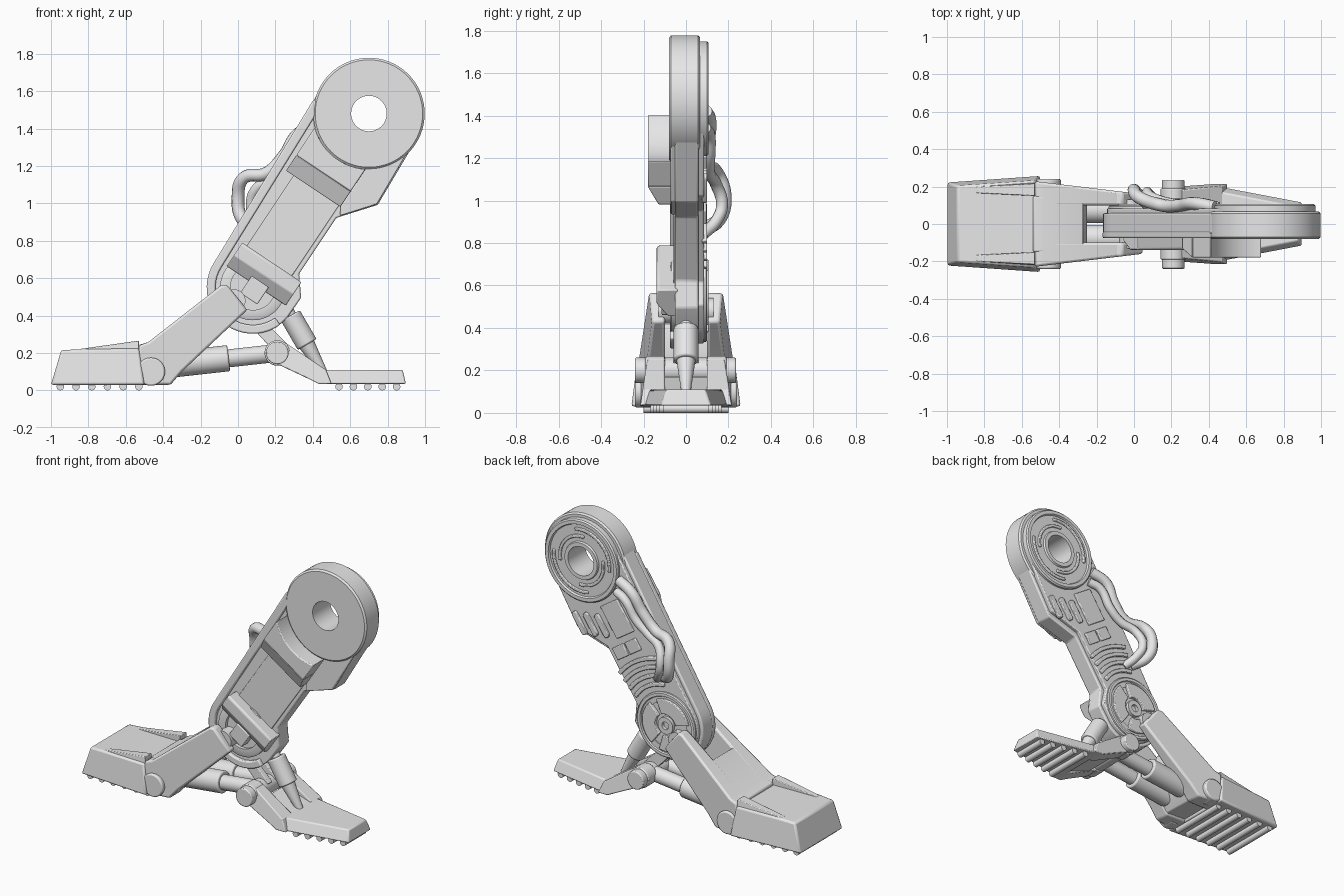
import bpy, bmesh
from math import cos, sin, radians
from mathutils import Vector

cube = bpy.data.objects.get("Cube")
if cube:
    bpy.data.objects.remove(cube, do_unlink=True)

grey = bpy.data.materials.new("plain_grey")
grey.use_nodes = True
grey.diffuse_color = (0.8, 0.8, 0.8, 1)
grey.node_tree.nodes["Principled BSDF"].inputs["Base Color"].default_value = (0.8, 0.8, 0.8, 1)

HIP = Vector((0.70, 0, 1.48))
ANKLE_U = -1.118          # ankle centre along the leg axis


# Frames: side profile, leg-aligned profile, and profile across the leg
def side(a, b, c):
    return Vector((a, c, b))


def leg(u, v, y):
    return HIP + Vector((0.555 * u - 0.832 * v, y, 0.832 * u + 0.555 * v))


def across(u, y, v):
    return leg(u, v, y)


def finish(name, bm, bevel=0.0):
    bmesh.ops.recalc_face_normals(bm, faces=bm.faces)
    mesh = bpy.data.meshes.new(name)
    bm.to_mesh(mesh)
    bm.free()
    ob = bpy.data.objects.new(name, mesh)
    bpy.context.collection.objects.link(ob)
    mesh.materials.append(grey)
    bpy.ops.object.select_all(action='DESELECT')
    ob.select_set(True)
    bpy.context.view_layer.objects.active = ob
    bpy.ops.object.shade_smooth_by_angle(angle=radians(32))
    if bevel:
        mod = ob.modifiers.new("bevel", 'BEVEL')
        mod.width, mod.segments, mod.limit_method = bevel, 2, 'ANGLE'
        mod.angle_limit = radians(35)
    return ob


def prism(name, pts, lo, hi, frame=side, bevel=0.0):
    """Extrude a profile between two depths; a depth may depend on the point."""
    bm = bmesh.new()
    rings = []
    for depth in (lo, hi):
        rings.append([bm.verts.new(frame(a, b, depth(a, b) if callable(depth) else depth))
                      for a, b in pts])
    bm.faces.new(rings[0])
    bm.faces.new(rings[1])
    n = len(pts)
    for i in range(n):
        j = (i + 1) % n
        bm.faces.new((rings[0][i], rings[0][j], rings[1][j], rings[1][i]))
    return finish(name, bm, bevel)


def rod(name, p0, p1, r0, r1=None, bevel=0.0):
    p0, p1 = Vector(p0), Vector(p1)
    bm = bmesh.new()
    bmesh.ops.create_cone(bm, cap_ends=True, segments=32, radius1=r0,
                          radius2=r0 if r1 is None else r1, depth=(p1 - p0).length)
    rot = (p1 - p0).to_track_quat('Z', 'Y').to_matrix().to_4x4()
    rot.translation = (p0 + p1) / 2
    bmesh.ops.transform(bm, matrix=rot, verts=bm.verts)
    return finish(name, bm, bevel)


def lathe(name, profile, u, steps=64):
    """Closed ring of (radius, y) turned about a point on the leg axis."""
    bm = bmesh.new()
    rings = [[bm.verts.new(leg(u + r * cos(a), r * sin(a), y)) for r, y in profile]
             for a in (radians(360 * k / steps) for k in range(steps))]
    n = len(profile)
    for k in range(steps):
        p, q = rings[k], rings[(k + 1) % steps]
        for i in range(n):
            j = (i + 1) % n
            bm.faces.new((p[i], p[j], q[j], q[i]))
    return finish(name, bm)


def arc(u, r, a0, a1, n=20):
    return [(u + r * cos(radians(a0 + (a1 - a0) * k / n)),
             r * sin(radians(a0 + (a1 - a0) * k / n))) for k in range(n + 1)]


def band(u, r0, r1, a0, a1):
    return arc(u, r0, a0, a1) + arc(u, r1, a1, a0)


def rect(u0, u1, v0, v1):
    return [(u0, v0), (u1, v0), (u1, v1), (u0, v1)]


# Hip rings with an open bore
lathe("hip_disc", [(.095, -.08), (.287, -.08), (.298, -.07), (.298, .056), (.288, .066),
                   (.095, .066)], 0)
lathe("hip_back_ring", [(.095, .05), (.27, .05), (.27, .098), (.262, .106), (.24, .106),
                        (.234, .094), (.125, .094), (.12, .106), (.095, .106)], 0)
for k in range(2):
    prism("hip_outer_arc", band(0, .195, .215, 20 + 180 * k, 130 + 180 * k), .08, .104, leg, .005)
    prism("hip_inner_arc", band(0, .15, .17, 110 + 180 * k, 220 + 180 * k), .08, .104, leg, .005)


# Leg body, rim and back plate
def outline(inset):
    d = inset
    return ([(0, .29 - d), (0, .2)] + arc(0, .2, 90, 270) + [(0, -.2), (0, -.29 + d),
            (-.38 + d, -.31 + d), (-.56 + d, -.165 + d), (-.92 - d, -.165 + d),
            (-1.02, -.245 + d)] + arc(ANKLE_U, .245 - d, 262, 90))


prism("leg_body", outline(0), -.052, .058, leg, .008)
prism("leg_back_plate", outline(.022), .05, .084, leg, .006)
prism("leg_rim", [(-.1, .288)] + arc(ANKLE_U, .247, 90, 250) +
      arc(ANKLE_U, .2, 250, 90) + [(-.1, .235)], -.076, -.04, leg, .008)
prism("bracket_face", [(-.05, -.285), (-.38, -.305), (-.54, -.175), (-.5, -.15), (-.2, -.15)],
      -.072, -.04, leg, .006)
prism("leg_front_panel", rect(-.96, -.45, -.14, .15), -.06, -.04, leg, .005)

# Raised blocks on the front of the leg
prism("upper_block", [(-.40, -.15), (-.40, .2)] + arc(0, .298, 138, 210),
      -.18, -.04, leg, .006)
prism("upper_block_slope", [(-.40, -.18), (-.5, -.13), (-.5, -.04), (-.40, -.04)],
      -.15, .2, across, .004)
prism("lower_block", [(-.95, -.04), (-.95, -.13), (-.96, -.138), (-1.03, -.138),
                      (-1.1, -.085), (-1.1, -.04)], -.2, .18, across, .005)
prism("lower_small_block", rect(-1.18, -1.07, -.07, .04), -.115, -.04, leg, .005)
lathe("ankle_front_ring", [(.12, -.04), (.175, -.04), (.175, -.068), (.165, -.074),
                           (.12, -.074)], ANKLE_U)

# Details on the back of the leg
for k in range(3):
    v, u0 = -.25 + .075 * k, -.28 - .035 * k
    prism("back_slot", arc(u0, .02, -90, 90, 8) and
          [(p, v + q) for p, q in arc(u0, .02, -90, 90, 8) + arc(u0 - .12, .02, 90, 270, 8)],
          .075, .1, leg, .005)
prism("back_panel", rect(-.52, -.3, -.04, .11), .075, .096, leg, .005)
for v in (-.11, .0):
    prism("back_small_panel", rect(-.64, -.56, v, v + .095), .075, .096, leg, .005)
for k in range(4):
    r = .25 + .055 * k
    prism("back_arc_rib", band(ANKLE_U, r, r + .026, -26 + 2 * k, 30 - 2 * k), .075, .1, leg, .005)

# Ankle disc on the back
lathe("ankle_back_ring", [(.15, .06), (.215, .06), (.215, .094), (.208, .1), (.19, .1),
                          (.185, .092), (.15, .092)], ANKLE_U)
for k in range(3):
    a = 120 * k
    prism("ankle_sector", band(ANKLE_U, .075, .172, a + 10, a + 110), .06, .106, leg, .005)
lathe("ankle_hub", [(.025, .06), (.055, .06), (.055, .105), (.025, .105)], ANKLE_U)


# Hoses behind the leg
def hose(name, pts, radius):
    cu = bpy.data.curves.new(name, 'CURVE')
    cu.dimensions, cu.bevel_depth = '3D', radius
    cu.bevel_resolution, cu.resolution_u, cu.use_fill_caps = 4, 8, True
    sp = cu.splines.new('BEZIER')
    sp.bezier_points.add(len(pts) - 1)
    for bp, p in zip(sp.bezier_points, pts):
        bp.co = p
        bp.handle_left_type = bp.handle_right_type = 'AUTO'
    cu.materials.append(grey)
    bpy.context.collection.objects.link(bpy.data.objects.new(name, cu))


hose("outer_hose", [(.43, .09, 1.42), (.32, .11, 1.37), (.25, .1, 1.26), (.15, .1, 1.16),
                    (.03, .14, 1.135), (0, .18, 1.03), (.02, .16, .92), (.1, .08, .86)], .034)
hose("inner_hose", [(.45, .09, 1.34), (.37, .11, 1.31), (.29, .11, 1.2), (.2, .11, 1.13),
                    (.1, .14, 1.08), (.07, .17, .98), (.1, .14, .9), (.15, .08, .84)], .028)


# Front foot: toe box, ridges and treads
def toe_half(x, z):
    return .256 + .07 * (x + .53) - .12 * (z - .03)


prism("front_toe", [(-1, .03), (-.945, .215), (-.83, .22), (-.53, .225), (-.5, .03)],
      lambda x, z: -toe_half(x, z), toe_half, bevel=.012)
for s in (-1, 1):
    prism("toe_ridge", [(-.86, .2), (-.84, .222), (-.53, .266), (-.53, .2)],
          lambda x, z: s * (.15 - .05 * (x + .53)), lambda x, z: s * (toe_half(x, z) - .012),
          bevel=.004)
for k in range(6):
    x = -.95 + .084 * k
    rod("front_tread", (x, -.2, .02), (x, .2, .02), .02)

# Front foot: hinged deck and two ankle arms
prism("foot_deck", [(-.54, .05), (-.54, .24), (-.48, .258), (-.27, .42), (-.25, .3),
                    (-.27, .15), (-.36, .04)], -.15, .15, bevel=.008)
for s in (-1, 1):
    prism("foot_arm", [(-.53, .03), (-.53, .24), (-.48, .258), (-.09, .562), (-.06, .565),
                       (.05, .43), (-.3, .1), (-.36, .03)],
          s * .1, lambda x, z: s * (.165 - .12 * x), bevel=.012)
    rod("toe_hinge_cap", (-.465, s * .15, .1), (-.465, s * .24, .1), .075, bevel=.008)
rod("ankle_pin", (-.02, -.13, .48), (-.02, .13, .48), .06)

# Pistons joining the front foot to the rear pin
for s in (-1, 1):
    y = s * .075
    rod("foot_piston_sleeve", (-.34, y, .14), (-.05, y, .172), .07, bevel=.008)
    rod("foot_piston_rod", (-.06, y, .17), (.21, y, .2), .048)
rod("rear_pin", (.21, -.24, .2), (.21, .235, .2), .06, bevel=.006)
for s in (-1, 1):
    rod("rear_pin_collar", (.21, s * .1, .2), (.21, s * .19, .2), .068, bevel=.006)


# Rear foot: toe plate, arms and treads
def rear_half(x, z):
    return .205 - .19 * (x - .45) - .4 * (z - .03)


prism("rear_toe", [(.45, .035), (.44, .11), (.88, .11), (.898, .035)],
      lambda x, z: -rear_half(x, z), rear_half, bevel=.008)
prism("rear_web", [(.27, .17), (.46, .108), (.46, .04), (.28, .11)], -.12, .12, bevel=.004)
for s in (-1, 1):
    prism("rear_arm", [(.15, .19), (.17, .25), (.26, .25), (.47, .11), (.5, .035), (.43, .035),
                       (.37, .065), (.2, .145)], s * .1,
          lambda x, z: s * (.215 - .15 * max(z - .035, 0)), bevel=.006)
    prism("rear_link", [(.09, .32), (.16, .35), (.27, .24), (.2, .2)], s * .02, s * .06, bevel=.005)
for k in range(5):
    x = .54 + .077 * k
    w = rear_half(x, .03) - .02
    rod("rear_tread", (x, -w, .02), (x, w, .02), .02)

# Upright piston from the leg to the rear foot
rod("upright_piston_rod", (.2, 0, .55), (.31, 0, .35), .03)
rod("upright_piston_sleeve", (.28, 0, .40), (.37, 0, .245), .058, bevel=.008)
rod("upright_piston_cone", (.365, 0, .25), (.455, 0, .1), .045, .022)
